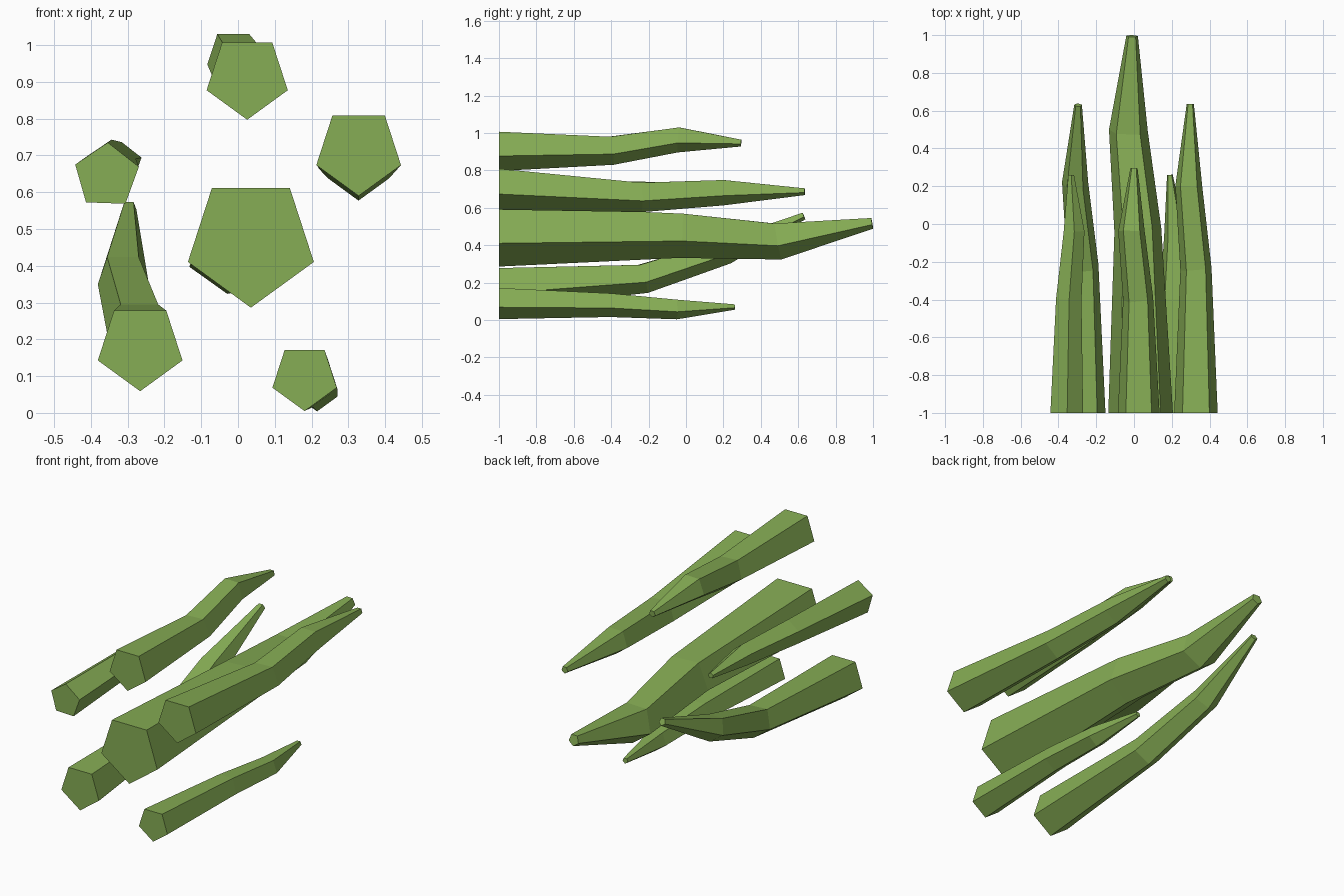
import bpy, bmesh
from math import sin, cos, radians
from mathutils import Vector

if "Cube" in bpy.data.objects:
    bpy.data.objects.remove(bpy.data.objects["Cube"])

green = bpy.data.materials.new("green")
green.diffuse_color = (0.24, 0.42, 0.09, 1)
green.use_nodes = True
green.node_tree.nodes["Principled BSDF"].inputs["Base Color"].default_value = green.diffuse_color


def spike(name, stations, turn=0):
    """Bent five-sided spike; each station is (x, y, z, radius)."""
    centres = [Vector(s[:3]) for s in stations]
    bm = bmesh.new()
    rings = []
    for i, s in enumerate(stations):
        # base is square to the y axis, other rings face along the next segment
        j = min(i, len(stations) - 2)
        n = (centres[j + 1] - centres[j]).normalized() if i else Vector((0, 1, 0))
        side = n.cross(Vector((0, 0, 1))).normalized()
        up = side.cross(n)
        ring = []
        for k in range(5):
            a = radians(-90 + turn + 72 * k)
            ring.append(bm.verts.new(centres[i] + s[3] * (cos(a) * side + sin(a) * up)))
        rings.append(ring)
    for a, b in zip(rings, rings[1:]):
        for k in range(5):
            m = (k + 1) % 5
            bm.faces.new((a[k], a[m], b[m], b[k]))
    bm.faces.new(rings[0])
    bm.faces.new(rings[-1])
    bmesh.ops.recalc_face_normals(bm, faces=bm.faces)
    mesh = bpy.data.meshes.new(name)
    bm.to_mesh(mesh)
    bm.free()
    mesh.materials.append(green)
    bpy.context.collection.objects.link(bpy.data.objects.new(name, mesh))


# large middle spike
spike("centre_spike", [(0.035, -1, 0.466, 0.18), (0.02, -0.03, 0.463, 0.131),
                       (-0.03, 0.49, 0.43, 0.108), (-0.01, 0.995, 0.52, 0.032)])
# surrounding spikes
spike("top_spike", [(0.025, -1, 0.913, 0.116), (0.022, -0.4, 0.913, 0.084),
                    (-0.013, -0.04, 0.97, 0.074), (0, 0.295, 0.948, 0.02)])
spike("upper_right_spike", [(0.328, -1, 0.711, 0.121), (0.328, -0.24, 0.664, 0.087),
                            (0.29, 0.2, 0.688, 0.075), (0.298, 0.635, 0.688, 0.02)])
spike("lower_left_spike", [(-0.266, -1, 0.18, 0.121), (-0.27, -0.23, 0.228, 0.087),
                           (-0.312, 0.21, 0.37, 0.073), (-0.296, 0.63, 0.558, 0.021)])
spike("upper_left_spike", [(-0.357, -1, 0.644, 0.091), (-0.346, -0.4, 0.672, 0.071),
                           (-0.318, -0.04, 0.678, 0.058), (-0.333, 0.26, 0.682, 0.016)], 34)
spike("lower_right_spike", [(0.181, -1, 0.097, 0.092), (0.204, -0.4, 0.086, 0.07),
                            (0.215, -0.05, 0.062, 0.058), (0.19, 0.26, 0.071, 0.016)])
